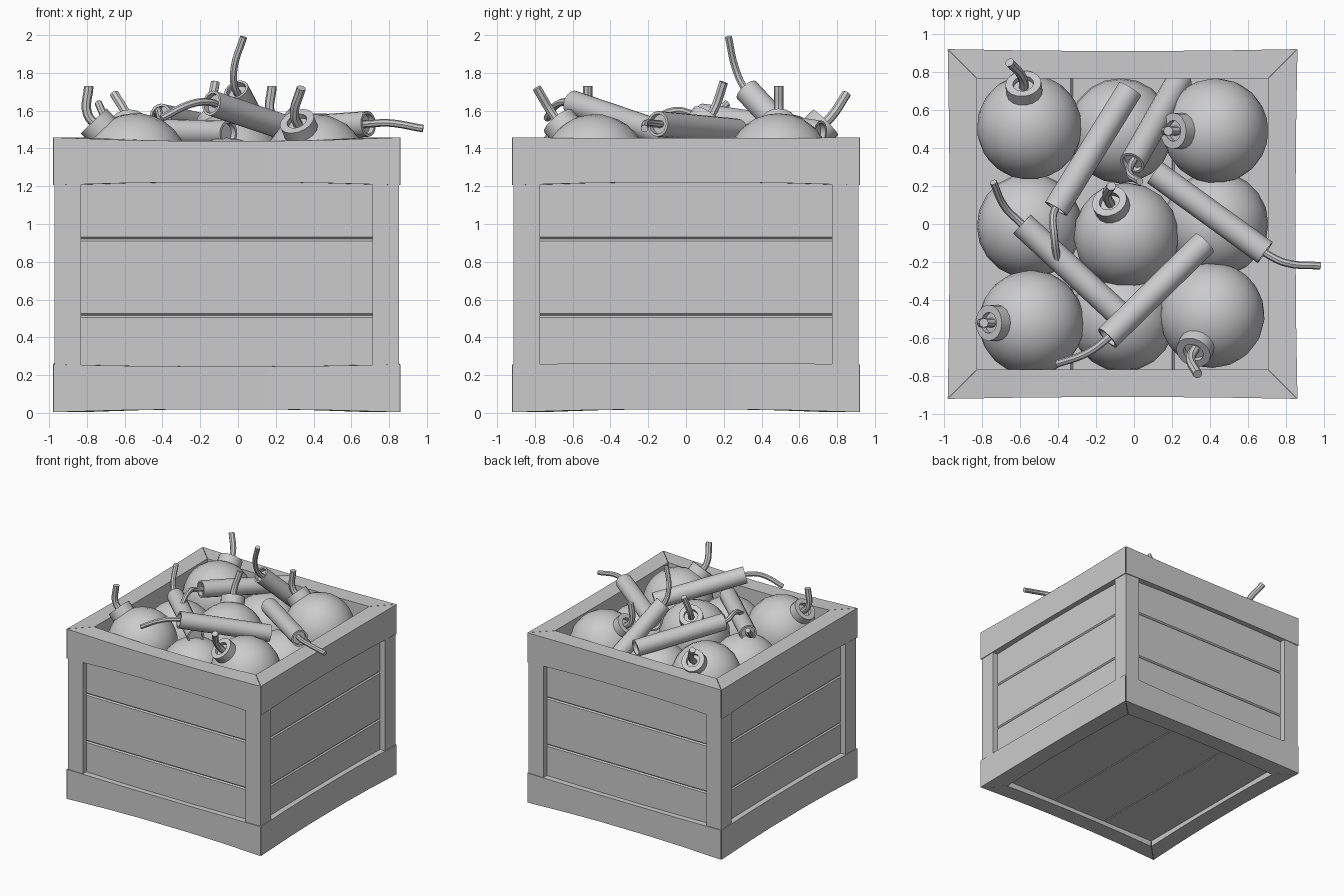
import bpy, bmesh, math
from mathutils import Vector, Matrix

cube = bpy.data.objects.get("Cube")
if cube:
    bpy.data.objects.remove(cube)

CRATE = Vector((-0.06, 0, 0))
OUT, INN = 0.92, 0.765       # half widths of the frame, outside and inside
SIDES = ("front", "left", "back", "right")


def finish(bm, name, matrix=None, smooth=False, bevel=0):
    bmesh.ops.recalc_face_normals(bm, faces=bm.faces)
    mesh = bpy.data.meshes.new(name)
    bm.to_mesh(mesh)
    bm.free()
    ob = bpy.data.objects.new(name, mesh)
    bpy.context.collection.objects.link(ob)
    if matrix:
        ob.matrix_world = matrix
    if bevel:
        mod = ob.modifiers.new("edge", 'BEVEL')
        mod.width, mod.segments = bevel, 1
    if smooth:
        bpy.ops.object.select_all(action='DESELECT')
        ob.select_set(True)
        bpy.context.view_layer.objects.active = ob
        bpy.ops.object.shade_smooth_by_angle(angle=math.radians(40))
    return ob


def side_matrix(k):
    return Matrix.Translation(CRATE) @ Matrix.Rotation(k * math.pi / 2, 4, 'Z')


def box(name, lo, hi, matrix, bevel=0):
    lo, hi = Vector(lo), Vector(hi)
    bm = bmesh.new()
    bmesh.ops.create_cube(bm, size=1)
    for v in bm.verts:
        v.co = (lo + hi) / 2 + v.co * (hi - lo)
    return finish(bm, name, matrix, bevel=bevel)


def rail(name, z0, z1, sag_low, sag_high, matrix):
    """Mitred rail, slightly pinched towards its middle."""
    bm = bmesh.new()
    rings = []
    for t in (-1, -0.6, -0.25, 0.25, 0.6, 1):
        w = 1 - t * t
        profile = ((OUT, z0 + sag_low * w), (OUT, z1 + sag_high * w),
                   (INN, z1 + sag_high * w), (INN, z0 + sag_low * w))
        rings.append([bm.verts.new((t * (d - 0.002), -d + (0.01 * w if d == OUT else 0), z))
                      for d, z in profile])
    for a, b in zip(rings, rings[1:]):
        for i in range(4):
            j = (i + 1) % 4
            bm.faces.new((a[i], a[j], b[j], b[i]))
    bm.faces.new(rings[0])
    bm.faces.new(rings[-1])
    finish(bm, name, matrix)


# Crate walls: rails, corner posts and three recessed planks per side
SEAMS = (0.11, 0.515, 0.92, 1.325)
for k, side in enumerate(SIDES):
    m = side_matrix(k)
    rail(side + "_bottom_rail", 0.004, 0.256, 0.016, 0.01 if k % 2 else -0.01, m)
    rail(side + "_top_rail", 1.206, 1.458, 0.016, -0.02 if k == 0 else -0.004, m)
    box(side + "_corner_post", (-0.912, -0.912, 0.25), (-0.772, -0.772, 1.215), m)
    for i, (a, b) in enumerate(zip(SEAMS, SEAMS[1:])):
        box(f"{side}_plank_{i + 1}", (-0.8, -0.865, a), (0.8, -0.78, b), m, bevel=0.01)

# Floor planks
for i in range(3):
    x = -0.8 + i * 0.533
    box(f"floor_plank_{i + 1}", (x, -0.8, 0.055), (x + 0.533, 0.8, 0.12),
        Matrix.Translation(CRATE), bevel=0.006)


def aim(origin, direction):
    rot = Vector(direction).to_track_quat('Z', 'Y').to_matrix().to_4x4()
    return Matrix.Translation(origin) @ rot


def tube(name, base, tip, radius, sides, wall, depth, both_ends=False):
    """Cylinder whose ends are sunk inside a thin rim."""
    base, tip = Vector(base), Vector(tip)
    length = (tip - base).length
    bm = bmesh.new()
    bmesh.ops.create_cone(bm, cap_ends=True, segments=sides, radius1=radius,
                          radius2=radius, depth=length,
                          matrix=Matrix.Translation((0, 0, length / 2)))
    bm.normal_update()
    for cap in [f for f in bm.faces if len(f.verts) > 4]:
        s = 1 if cap.normal.z > 0 else -1
        if s < 0 and not both_ends:
            continue
        bmesh.ops.inset_region(bm, faces=[cap], thickness=wall)
        inner = bmesh.ops.extrude_discrete_faces(bm, faces=[cap])["faces"][0]
        bmesh.ops.translate(bm, verts=inner.verts, vec=(0, 0, -s * depth))
    finish(bm, name, aim(base, tip - base), smooth=True)


def fuse(name, points, radius):
    cu = bpy.data.curves.new(name, 'CURVE')
    cu.dimensions = '3D'
    cu.bevel_depth, cu.bevel_resolution = radius, 2
    cu.resolution_u, cu.use_fill_caps = 5, True
    sp = cu.splines.new('BEZIER')
    sp.bezier_points.add(len(points) - 1)
    for p, co in zip(sp.bezier_points, points):
        p.co = co
        p.handle_left_type = p.handle_right_type = 'AUTO'
    ob = bpy.data.objects.new(name, cu)
    bpy.context.collection.objects.link(ob)
    bpy.ops.object.select_all(action='DESELECT')
    ob.select_set(True)
    bpy.context.view_layer.objects.active = ob
    bpy.ops.object.convert(target='MESH')
    bpy.ops.object.shade_smooth_by_angle(angle=math.radians(40))


def ball(name, center, direction):
    bm = bmesh.new()
    bmesh.ops.create_uvsphere(bm, u_segments=20, v_segments=14, radius=0.277)
    finish(bm, name, aim(center, direction), smooth=True)


# Upper bombs: centre, cap direction, fuse tip
BOMBS = {
    "back_left_corner": ((-0.55, 0.51, 1.31), (-0.03, 0.21, 0.21), (-0.655, 0.85, 1.69)),
    "front_left_corner": ((-0.54, -0.52, 1.31), (-0.2, 0, 0.21), (-0.79, -0.52, 1.73)),
    "front_right_corner": ((0.41, -0.48, 1.305), (-0.09, -0.18, 0.22), (0.335, -0.79, 1.72)),
    "back_right_corner": ((0.43, 0.49, 1.31), (-0.2, 0, 0.21), (0.18, 0.49, 1.73)),
    "middle": ((-0.04, -0.06, 1.31), (-0.085, 0.17, 0.24), (-0.12, 0.2, 1.75)),
}
for spot, (c, d, tip) in BOMBS.items():
    c, d, tip = Vector(c), Vector(d).normalized(), Vector(tip)
    ball(spot + "_bomb", c, d)
    tube(spot + "_bomb_cap", c + d * 0.24, c + d * 0.325, 0.095, 16, 0.04, 0.03)
    fuse(spot + "_bomb_fuse", (c + d * 0.28, c + d * 0.37, tip), 0.025)

# Lower bombs filling the gaps
for spot, c in {"left": (-0.55, -0.01, 1.18), "right": (0.43, 0, 1.18),
                "front": (-0.06, -0.5, 1.18), "back": (-0.07, 0.49, 1.18)}.items():
    ball(spot + "_lower_bomb", c, (0, 0, 1))

# Explosive sticks: closed end, fuse end, fuse bend, fuse tip
STICKS = {
    "back_left": ((-0.02, 0.71, 1.48), (-0.41, 0.08, 1.57), (-0.42, -0.06, 1.6), (-0.4, -0.21, 1.52)),
    "upright": ((0.24, 0.76, 1.24), (-0.01, 0.32, 1.71), (-0.02, 0.26, 1.83), (0.03, 0.225, 1.99)),
    "right": ((0.11, 0.27, 1.49), (0.69, -0.15, 1.53), (0.8, -0.205, 1.535), (0.98, -0.22, 1.505)),
    "left": ((-0.05, -0.5, 1.48), (-0.59, 0.0, 1.49), (-0.68, 0.09, 1.53), (-0.74, 0.22, 1.64)),
    "front": ((0.37, -0.1, 1.47), (-0.14, -0.6, 1.64), (-0.25, -0.68, 1.635), (-0.405, -0.735, 1.56)),
}
for spot, (base, tip, bend, end) in STICKS.items():
    base, tip = Vector(base), Vector(tip)
    tube(spot + "_stick", base, tip, 0.068, 16, 0.014, 0.03, both_ends=True)
    fuse(spot + "_stick_fuse", (tip.lerp(base, 0.08), tip.lerp(base, -0.03), bend, end), 0.02)
